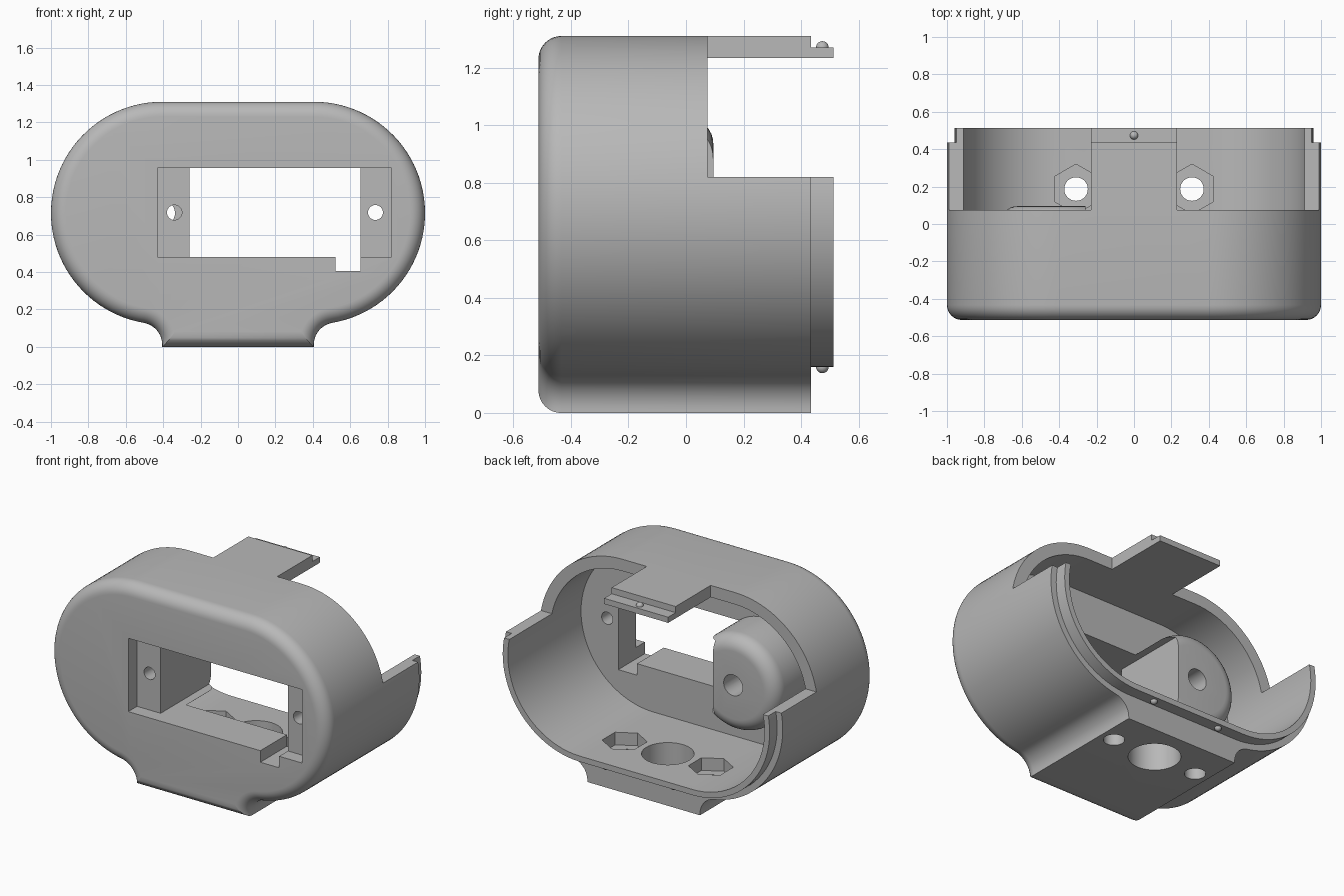
import bpy, bmesh
from math import sin, cos, pi, sqrt, atan2, asin

if "Cube" in bpy.data.objects:
    bpy.data.objects.remove(bpy.data.objects["Cube"])

grey = bpy.data.materials.new("plain grey")
grey.use_nodes = True
grey.diffuse_color = (0.48, 0.48, 0.48, 1)
grey.node_tree.nodes["Principled BSDF"].inputs["Base Color"].default_value = (0.48, 0.48, 0.48, 1)

CX, CZ, R = 0.405, 0.715, 0.595      # end-circle centre and radius of the rounded shell
FRONT, BACK, LIP = -0.513, 0.435, 0.512
CUT_Y, CUT_Z, TAB = 0.075, 0.82, 0.23


def arc(cx, cz, r, a0, a1, n):
    return [(cx + r * cos(a0 + (a1 - a0) * i / n), cz + r * sin(a0 + (a1 - a0) * i / n))
            for i in range(n + 1)]


def circle(cx, cz, r, n=48, turn=0.0):
    return arc(cx, cz, r, turn, turn + 2 * pi, n)[:-1]


def stadium(r):
    return arc(CX, CZ, r, -pi / 2, pi / 2, 40) + arc(-CX, CZ, r, pi / 2, 3 * pi / 2, 40)


def footed_outline(d):
    """Rounded shell outline with flared foot, inset by d."""
    flare = 0.12
    fx = CX + flare
    fz = CZ - sqrt((R + flare) ** 2 - flare ** 2)
    rf = flare + d
    start = pi - asin((max(d, fz) - fz) / rf)
    end = atan2(CZ - fz, CX - fx)
    half = [(fx + rf * cos(start), d - 0.0005)]
    half += arc(fx, fz, rf, start, end, 12)
    half += arc(CX, CZ, R - d, end - pi, pi / 2, 48)[1:]
    return half + [(-x, z) for x, z in reversed(half)]


def loft(name, rings, axis="y"):
    """Skin a list of (outline, position) rings along an axis and cap both ends."""
    bm = bmesh.new()
    loops = []
    for pts, t in rings:
        loops.append([bm.verts.new((a, t, b) if axis == "y" else (a, b, t)) for a, b in pts])
    n = len(loops[0])
    for low, high in zip(loops, loops[1:]):
        for i in range(n):
            j = (i + 1) % n
            bm.faces.new((low[i], low[j], high[j], high[i]))
    bm.faces.new(loops[0])
    bm.faces.new(loops[-1])
    bmesh.ops.recalc_face_normals(bm, faces=bm.faces)
    mesh = bpy.data.meshes.new(name)
    bm.to_mesh(mesh)
    bm.free()
    mesh.materials.append(grey)
    obj = bpy.data.objects.new(name, mesh)
    bpy.context.collection.objects.link(obj)
    return obj


def prism(name, pts, t0, t1, axis="y"):
    return loft(name, [(pts, t0), (pts, t1)], axis)


def box(name, x0, x1, z0, z1, y0, y1):
    return prism(name, [(x0, z0), (x1, z0), (x1, z1), (x0, z1)], y0, y1)


def combine(target, tool, operation="DIFFERENCE"):
    mod = target.modifiers.new(tool.name, "BOOLEAN")
    mod.operation, mod.solver, mod.object = operation, "EXACT", tool
    bpy.context.view_layer.objects.active = target
    bpy.ops.object.modifier_apply(modifier=mod.name)
    bpy.data.objects.remove(tool)


def smooth(obj):
    bpy.ops.object.select_all(action="DESELECT")
    obj.select_set(True)
    bpy.context.view_layer.objects.active = obj
    bpy.ops.object.shade_smooth_by_angle(angle=0.5)


# Shell with rounded front edge
FILLET, STEPS = 0.08, 8
rings = []
for i in range(STEPS + 1):
    a = pi / 2 * i / STEPS
    rings.append((footed_outline(FILLET * (1 - sin(a))), FRONT + FILLET * (1 - cos(a))))
rings.append((footed_outline(0), BACK))
shell = loft("shell", rings)

# Joining lip and hollow inside
combine(shell, prism("lip", stadium(R - 0.04), 0.0, LIP), "UNION")
combine(shell, prism("cavity", stadium(R - 0.077), -0.24, 1.0))

# Open upper back, leaving the middle tab
for side in (-1, 1):
    x0, x1 = sorted((side * TAB, side * 1.3))
    combine(shell, box("upper_cut", x0, x1, CUT_Z, 1.6, CUT_Y, 1.0))

# Round inner boss with softened end
BOSS_R, BOSS_END, SOFT = 0.31, 0.095, 0.09
rings = [(circle(-CX, CZ, BOSS_R, 64), -0.3)]
for i in range(STEPS + 1):
    a = pi / 2 * i / STEPS
    rings.append((circle(-CX, CZ, BOSS_R - SOFT * (1 - cos(a)), 64),
                  BOSS_END - SOFT * (1 - sin(a))))
combine(shell, loft("boss", rings), "UNION")

# Front window: shallow recess, through opening and cable notch
combine(shell, box("recess", -0.43, 0.82, 0.48, 0.957, -1.0, FRONT + 0.09))
combine(shell, box("opening", -0.26, 0.655, 0.48, 0.957, -1.0, 0.3))
combine(shell, box("notch", 0.52, 0.655, 0.405, 0.5, -1.0, 0.0))

# Screw holes in the recess and wider bore in the boss
for x in (-0.34, 0.735):
    combine(shell, prism("screw_hole", circle(x, 0.718, 0.04, 32), -0.6, -0.15))
combine(shell, prism("boss_bore", circle(-CX, CZ, 0.068, 32), -0.2, 0.3))

# Foot: centre hole, bolt holes and hexagonal nut pockets
HOLE_Y = 0.187
combine(shell, prism("centre_hole", circle(0, HOLE_Y, 0.155), -0.2, 0.4, "z"))
for x in (-0.31, 0.31):
    combine(shell, prism("bolt_hole", circle(x, HOLE_Y, 0.063, 32), -0.2, 0.4, "z"))
    combine(shell, prism("nut_pocket", circle(x, HOLE_Y, 0.133, 6, pi / 6), 0.115, 0.35, "z"))
smooth(shell)

# Snap bumps on the lip
for name, x, z in (("top_bump", 0, CZ + R - 0.04),
                   ("left_bump", 0.245, CZ - R + 0.04),
                   ("right_bump", -0.245, CZ - R + 0.04)):
    bpy.ops.mesh.primitive_uv_sphere_add(segments=20, ring_count=12, radius=0.022,
                                         location=(x, 0.474, z))
    bump = bpy.context.object
    bump.name = name
    bump.data.materials.append(grey)
    smooth(bump)
